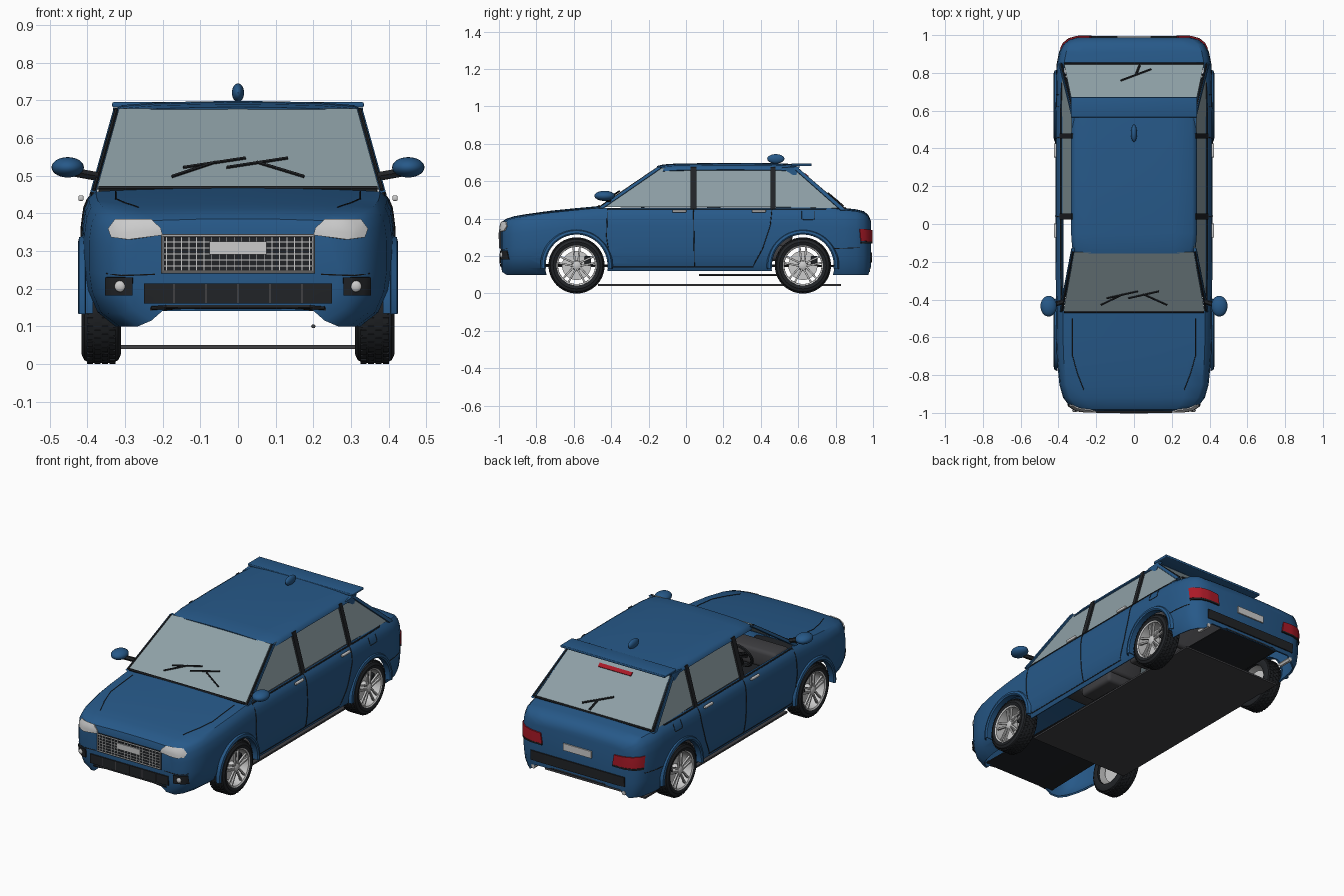
import bpy, bmesh, math
from mathutils import Vector, Matrix
from mathutils.bvhtree import BVHTree

if "Cube" in bpy.data.objects:
    bpy.data.objects.remove(bpy.data.objects["Cube"])

def material(name, *rgb):
    m = bpy.data.materials.new(name)
    m.diffuse_color = (*rgb, 1)
    m.use_nodes = True
    m.node_tree.nodes["Principled BSDF"].inputs["Base Color"].default_value = m.diffuse_color
    return m
BLUE = material("blue paint", .02, .1, .25)
GLASS = material("glass", .27, .35, .38)
BLACK = material("black trim", .015, .017, .02)
DARK = material("dark interior", .05, .05, .055)
SILVER = material("silver", .55, .56, .58)
LAMP = material("lamp", .8, .8, .8)
RED = material("red lamp", .4, .01, .02)

def finish(name, bm, mat, thick=0, offset=0):
    bmesh.ops.recalc_face_normals(bm, faces=bm.faces)
    me = bpy.data.meshes.new(name)
    bm.to_mesh(me)
    bm.free()
    ob = bpy.data.objects.new(name, me)
    bpy.context.collection.objects.link(ob)
    me.materials.append(mat)
    if thick:
        m = ob.modifiers.new("thickness", 'SOLIDIFY')
        m.thickness, m.offset = thick, offset
    return ob

def grid(rows, close=False):
    bm = bmesh.new()
    vs = [[bm.verts.new(p) for p in r] for r in rows]
    n = len(rows[0])
    for a, b in zip(vs, vs[1:]):
        for i in range(n if close else n - 1):
            j = (i + 1) % n
            bm.faces.new((a[i], a[j], b[j], b[i]))
    return bm, vs

def boxes(name, mats, mat, bevel=0):
    bm = bmesh.new()
    for m in mats:
        bmesh.ops.create_cube(bm, size=1, matrix=m)
    ob = finish(name, bm, mat)
    if bevel:
        b = ob.modifiers.new("bevel", 'BEVEL')
        b.width, b.segments = bevel, 3
    return ob

def bx(c, s, rx=0):
    return Matrix.Translation(c) @ Matrix.Rotation(rx, 4, 'X') @ Matrix.Diagonal((*s, 1))

def ball(name, c, s, mat):
    bm = bmesh.new()
    bmesh.ops.create_uvsphere(bm, u_segments=24, v_segments=14, radius=1, matrix=bx(c, s))
    return finish(name, bm, mat)

def tube(name, pts, r, mat, cyclic=False):
    cu = bpy.data.curves.new(name, 'CURVE')
    cu.dimensions, cu.bevel_depth, cu.bevel_resolution, cu.use_fill_caps = '3D', r, 1, True
    sp = cu.splines.new('POLY')
    sp.points.add(len(pts) - 1)
    for q, p in zip(sp.points, pts):
        q.co = (*p, 1)
    sp.use_cyclic_u = cyclic
    cu.materials.append(mat)
    ob = bpy.data.objects.new(name, cu)
    bpy.context.collection.objects.link(ob)

def panel(name, pts, mat, thick=.006):
    bm = bmesh.new()
    bm.faces.new([bm.verts.new(p) for p in pts])
    return finish(name, bm, mat, thick)

def lathe(name, profile, c, s, mat, n=48):  # (radius, x) profile around the x axis
    rows = [[(s * x, c[0] + r * math.cos(2 * math.pi * i / n), c[1] + r * math.sin(2 * math.pi * i / n))
             for i in range(n)] for r, x in profile]
    return finish(name, grid(rows, True)[0], mat)

# lower body shell: y, half width, bottom, top
ST = [(-.99, .27, .15, .36), (-.983, .31, .115, .385), (-.96, .345, .1, .4), (-.92, .375, .1, .413), (-.85, .395, .1, .425),
      (-.72, .408, .1, .443), (-.6, .412, .115, .455), (-.46, .413, .12, .468), (-.2, .415, .12, .47), (.4, .415, .12, .47),
      (.6, .415, .12, .47), (.78, .412, .1, .468), (.845, .408, .1, .457), (.91, .395, .1, .45), (.95, .375, .1, .44),
      (.975, .345, .1, .42), (.988, .3, .14, .39)]
rows = []
for y, w, b, t in ST:
    k = .08 if y < -.7 else .03
    half = [(w - k, 0), (w - k * .4, .11), (w - k * .1, .28), (w, .45), (w, .7), (w - .006, .84), (w - .018, .92),
            (w - .036, .97), (w * .7, .985), (w * .35, .997), (0, 1)]
    r = [(x, y, b + f * (t - b)) for x, f in half]
    rows.append(r + [(-x, y, z) for x, y, z in r[-2::-1]])
bm, vs = grid(rows)
bm.faces.new(vs[0])
bm.faces.new(vs[-1])
bm.normal_update()
TREE = BVHTree.FromBMesh(bm)
hole = [f for f in bm.faces if -.46 < f.calc_center_median().y < .845 and abs(f.calc_center_median().x) < .375]
bmesh.ops.delete(bm, geom=hole, context='FACES')
body = finish("body_shell", bm, BLUE, .01, -1)
WHEELS = (-.585, .625)
for y in WHEELS:  # wheel arch cuts
    bm = bmesh.new()
    bmesh.ops.create_cone(bm, cap_ends=True, segments=64, radius1=.168, radius2=.168, depth=2,
                          matrix=Matrix.Translation((0, y, .15)) @ Matrix.Rotation(math.pi / 2, 4, 'Y'))
    cut = finish("arch_cutter", bm, BLACK)
    cut.hide_render = True
    m = body.modifiers.new("arch", 'BOOLEAN')
    m.operation, m.object, m.solver = 'DIFFERENCE', cut, 'EXACT'
bpy.context.view_layer.objects.active = body
for m in list(body.modifiers):
    bpy.ops.object.modifier_apply(modifier=m.name)
for o in [o for o in bpy.data.objects if o.name.startswith("arch_cutter")]:
    bpy.data.objects.remove(o)

def cast(o, d, off):  # point on the body surface, lifted by off
    d = Vector(d)
    hit = TREE.ray_cast(Vector(o), d)[0]
    return (hit if hit else Vector(o) + d * .05) - d * off

def along(line, t):
    t *= len(line) - 1
    i = min(int(t), len(line) - 2)
    return Vector(line[i]).lerp(Vector(line[i + 1]), t - i)

def decal(name, top, bot, face, mat, off=.003, s=1, n=12):  # patch wrapped on front (-1) or rear (1)
    rows = []
    for j in range(4):
        ps = [along(top, i / n).lerp(along(bot, i / n), j / 3) for i in range(n + 1)]
        rows.append([cast((s * p.x, face * 1.2, p.y), (0, -face, 0), off) for p in ps])
    return finish(name, grid(rows)[0], mat, .008)

def rect(name, x0, x1, z0, z1, face, mat, off=.003, s=1):
    return decal(name, [(x0, z1), (x1, z1)], [(x0, z0), (x1, z0)], face, mat, off, s)

def seam(name, line, s, r=.0022, mat=BLACK):  # groove line on body side, (y, z) points
    tube(name, [cast((s, *along(line, i / 16)), (-s, 0, 0), .0005) for i in range(17)], r, mat)

# front face
rect("grille_back", -.205, .205, .24, .345, -1, BLACK)
tube("grille_frame", [(x, -.996, z) for x, z in ((-.2, .245), (.2, .245), (.2, .34), (-.2, .34))], .005, SILVER, True)
boxes("grille_slats", [bx((0, -.996, .26 + .016 * i), (.4, .006, .003)) for i in range(5)] +
      [bx((-.19 + .02 * i, -.995, .292), (.002, .005, .09)) for i in range(20)], SILVER)
boxes("front_plate", [bx((0, -1, .308), (.15, .006, .034))], LAMP)
rect("lower_intake", -.25, .25, .16, .213, -1, BLACK)
boxes("intake_dividers", [bx((x, -.994, .187), (.005, .008, .05)) for x in (-.17, -.085, 0, .085, .17)], DARK)
rect("front_lip", -.23, .23, .142, .153, -1, BLACK)
# rear face
rect("rear_plate", -.09, .09, .275, .315, 1, LAMP)
rect("rear_bumper_insert", -.3, .3, .165, .22, 1, BLACK)

for s, side in ((1, "right"), (-1, "left")):
    decal(side + "_headlight", [(.205, .36), (.23, .383), (.325, .383), (.343, .358)],
          [(.2, .342), (.23, .338), (.29, .33), (.335, .336)], -1, LAMP, .004, s)
    rect(side + "_fog_bezel", .28, .35, .182, .23, -1, BLACK, .004, s)
    c = cast((s * .313, -1.2, .206), (0, 1, 0), .01)
    ball(side + "_fog_lamp", c, (.015, .008, .015), LAMP)
    decal(side + "_tail_light", [(.235, .335), (.388, .345)], [(.225, .275), (.385, .28)], 1, RED, .004, s)
    rect(side + "_tail_trim", .225, .385, .268, .277, 1, BLACK, .005, s)
    tube(side + "_exhaust_tip", [(s * .29, .9, .125), (s * .29, .985, .125)], .013, SILVER)
    # panel seams, handles and trim
    seam(side + "_front_door_seam", [(-.42, .45), (-.425, .3), (-.41, .2), (-.4, .14)], s)
    seam(side + "_middle_door_seam", [(.04, .455), (.045, .14)], s)
    seam(side + "_rear_door_seam", [(.46, .455), (.45, .36), (.41, .24), (.36, .15)], s)
    seam(side + "_sill_seam", [(-.4, .142), (.36, .142)], s)
    seam(side + "_belt_trim", [(-.42, .452), (.82, .452)], s, .004)
    seam(side + "_fuel_flap_seam", [(.62, .44), (.62, .395), (.685, .395), (.685, .44)], s, .0015)
    seam(side + "_bumper_seam", [(.79, .24), (.93, .245)], s)
    for y in (-.035, .39):
        boxes(side + "_door_handle", [bx((s * .417, y, .44), (.014, .075, .014))], SILVER, .004)
    tube(side + "_hood_seam", [cast((s * p.x, p.y, 1), (0, 0, -1), .0005) for p in
         [along([(.325, -.5), (.325, -.7), (.3, -.79), (.265, -.88)], i / 12) for i in range(13)]], .002, BLACK)
    tube(side + "_bumper_crease", [cast((s * x, -1.2, z), (0, 1, 0), .0005) for x, z in
         ((.22, .238), (.27, .236), (.31, .235), (.35, .24))], .002, BLACK)
    # mirrors
    ball(side + "_mirror", (s * .452, -.435, .522), (.043, .055, .027), BLUE)
    tube(side + "_mirror_stalk", [(s * .375, -.41, .498), (s * .43, -.43, .508)], .013, BLACK)
    # greenhouse sides: glass and pillars on one leaning plane
    P = lambda y, z, o=0: (s * (.383 - .06 * (z - .46) / .215 + o), y, z)
    panes = {"rear_door": [(.05, .462), (.46, .462), (.46, .67), (.05, .67)],
             "quarter": [(.475, .462), (.825, .455), (.6, .645), (.575, .668), (.475, .67)]}
    if s > 0:
        panes["front_door"] = [(-.43, .462), (.03, .462), (.03, .67), (-.15, .67)]
    for nm, pts in panes.items():
        panel(f"{side}_{nm}_glass", [P(y, z, -.006) for y, z in pts], GLASS)
    for nm, a, b, w, mat in (("front_pillar", (-.455, .455), (-.14, .672), .024, BLUE), ("middle_pillar", (.04, .45), (.04, .675), .032, BLACK),
                             ("rear_pillar", (.466, .45), (.466, .675), .026, BLACK), ("tail_pillar", (.84, .445), (.585, .67), .026, BLUE)):
        panel(side + "_" + nm, [P(a[0] - w / 2, a[1]), P(a[0] + w / 2, a[1]), P(b[0] + w / 2, b[1]), P(b[0] - w / 2, b[1])], mat, .016)
    tube(side + "_windscreen_seal", [P(-.462, .462), P(-.148, .675)], .005, BLACK)
    tube(side + "_rear_glass_seal", [P(.848, .452), P(.592, .672)], .005, BLACK)
    panel(side + "_spoiler_bracket", [(s * .322, .51, .672), (s * .322, .61, .68), (s * .322, .585, .625)], BLUE, .02)

# roof, spoiler and fin
rows = []
for y, w, c in ((-.155, .95, .682), (-.12, .985, .69), (-.05, 1, .695), (.2, 1, .698), (.45, 1, .697), (.59, .99, .692)):
    half = [(.333, c - .036), (.327, c - .022), (.308, c - .011), (.22, c - .004), (.1, c - .001), (0, c)]
    r = [(x * w, y, z) for x, z in half]
    rows.append(r + [(-x, y, z) for x, y, z in r[-2::-1]])
finish("roof", grid(rows)[0], BLUE, .01, -1)
boxes("rear_spoiler", [bx((0, .618, .688), (.668, .108, .014))], BLUE, .004)
ball("roof_fin", (0, .48, .72), (.016, .046, .025), BLUE)

# windscreens, wipers, high brake lamp
panel("windscreen", [(.374, -.46, .465), (-.374, -.46, .465), (-.316, -.15, .675), (.316, -.15, .675)], GLASS)
panel("rear_glass", [(.37, .845, .452), (-.37, .845, .452), (-.316, .588, .675), (.316, .588, .675)], GLASS)
tube("cowl_strip", [(-.37, -.465, .466), (.37, -.465, .466)], .007, BLACK)
tube("deck_strip", [(-.37, .85, .456), (.37, .85, .456)], .006, BLACK)
F = lambda x, z: (x, -.472 + (z - .465) * 1.476, z + .004)
for a, b in (((-.145, .518), (.02, .543)), ((-.03, .518), (.132, .543)), ((-.175, .494), (-.06, .532)), ((.175, .494), (.05, .532))):
    tube("front_wiper", [F(*a), F(*b)], .0045, BLACK)
R = lambda x, y: (x, y, .452 + (.845 - y) * .868 + .01)
tube("rear_wiper", [R(-.07, .76), R(.09, .82)], .005, BLACK)
tube("rear_wiper_arm", [R(.01, .79), R(.03, .84)], .006, BLACK)
boxes("high_brake_lamp", [bx((0, .645, .632), (.21, .022, .008), -.715)], RED)

# floor, exhaust and cabin
boxes("floor_plate", [bx((0, .18, .045), (.64, 1.3, .01))], DARK)
tube("exhaust_pipe", [(.2, .07, .1), (.2, .5, .1)], .006, DARK)
boxes("dashboard", [bx((0, -.37, .4), (.72, .13, .1))], DARK, .02)
for x in (-.17, .17):
    boxes("front_seat", [bx((x, 0, .21), (.22, .24, .09)), bx((x, .13, .37), (.21, .07, .3), -.2),
                         bx((x, .17, .565), (.12, .045, .07), -.15)], DARK, .02)
boxes("rear_seat", [bx((0, .42, .22), (.6, .22, .09)), bx((0, .55, .38), (.6, .07, .28), -.2)], DARK, .02)
ring = Matrix.Translation((-.17, -.25, .42)) @ Matrix.Rotation(1.15, 4, 'X')
tube("steering_wheel", [ring @ Vector((.075 * math.cos(i * math.pi / 12), .075 * math.sin(i * math.pi / 12), 0)) for i in range(24)], .009, BLACK, True)
tube("steering_column", [(-.17, -.25, .42), (-.17, -.36, .38)], .015, BLACK)
for a in (math.pi / 2, math.pi * 7 / 6, math.pi * 11 / 6):
    tube("steering_spoke", [ring @ Vector((0, 0, 0)), ring @ Vector((.075 * math.cos(a), -.075 * math.sin(a), 0))], .007, BLACK)

# wheels and arch flares
for s in (1, -1):
    for y in WHEELS:
        c = (y, .15)
        O = Matrix.Translation((0, y, .15))
        lathe("tyre", [(.104, .315), (.125, .311), (.14, .318), (.147, .332), (.148, .363), (.147, .394), (.14, .408),
                       (.125, .415), (.108, .411), (.103, .405), (.1, .315), (.104, .315)], c, s, BLACK)
        boxes("tread", [O @ Matrix.Rotation(2 * math.pi * (i + .5 * (k % 2)) / 40, 4, 'X') @ bx((s * (.333 + .02 * k), 0, .1465), (.016, .015, .007))
                        for i in range(40) for k in range(4)], BLACK)
        lathe("rim", [(.1, .33), (.099, .395), (.1, .408), (.107, .412), (.109, .406), (.104, .395), (.104, .33)], c, s, SILVER)
        lathe("brake_disc", [(0, .362), (.078, .362), (.078, .35), (0, .35)], c, s, SILVER)
        boxes("brake_caliper", [bx((s * .368, y + .06, .175), (.03, .035, .05))], BLACK, .005)
        lathe("hub", [(0, .408), (.014, .408), (.024, .402), (.027, .36), (0, .36)], c, s, SILVER, 24)
        boxes("spokes", [O @ Matrix.Rotation(2 * math.pi * i / 5 + d, 4, 'X') @ bx((s * .398, -.011 * (1 if d < 0 else -1) * -.6, .06), (.012, .01, .084))
                         for i in range(5) for d in (-.11, .11)], SILVER, .002)
        arc = [math.pi * (-.03 + 1.06 * i / 32) for i in range(33)]
        prof = [(.167, .385), (.167, .419), (.173, .423), (.185, .42), (.192, .405)]
        finish("arch_flare", grid([[(s * x, y + r * math.cos(a), .15 + r * math.sin(a)) for a in arc] for r, x in prof])[0], BLUE, .004)

# curves to meshes, then smooth shading with sharp edges kept
bpy.ops.object.select_all(action='SELECT')
bpy.context.view_layer.objects.active = body
bpy.ops.object.convert(target='MESH')
bpy.ops.object.shade_smooth_by_angle(angle=math.radians(38))
